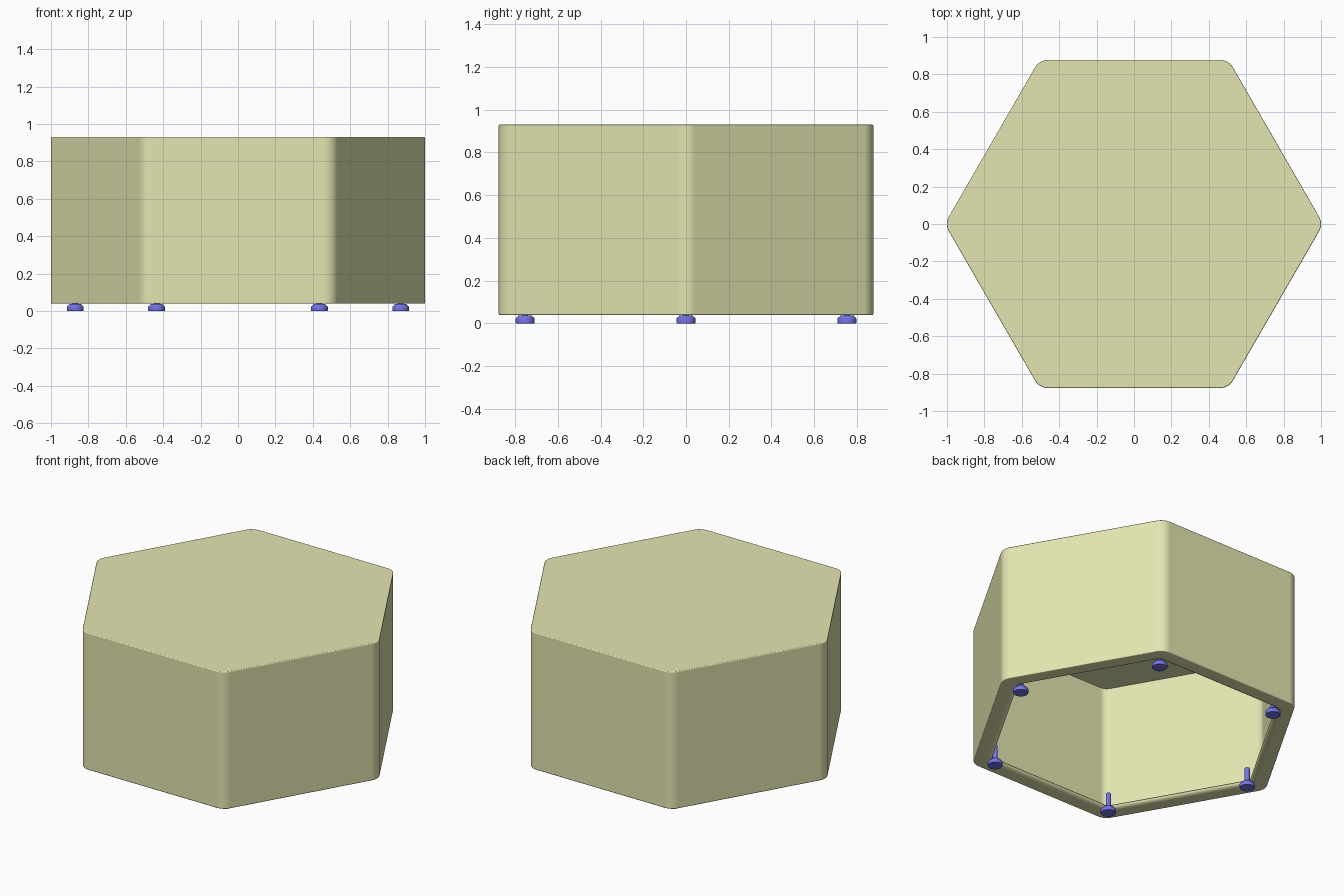
import bpy, bmesh, math

if "Cube" in bpy.data.objects:
    bpy.data.objects.remove(bpy.data.objects["Cube"])


def material(name, rgb):
    m = bpy.data.materials.new(name)
    m.diffuse_color = (*rgb, 1)
    m.use_nodes = True
    m.node_tree.nodes["Principled BSDF"].inputs["Base Color"].default_value = m.diffuse_color
    return m


beige = material("pale_beige", (0.775, 0.783, 0.440))
blue = material("foot_blue", (0.175, 0.175, 0.78))


def hexagon(inset, segs=8):
    """Rounded hexagon outline, moved inward by inset."""
    radius = max(0.08 - inset, 0.03)
    centre = 1.0124 - (inset + radius) / math.cos(math.pi / 6)
    pts = []
    for k in range(6):
        a = k * math.pi / 3
        for i in range(segs + 1):
            b = a + math.pi / 3 * (i / segs - 0.5)
            pts.append((centre * math.cos(a) + radius * math.cos(b),
                        centre * math.sin(a) + radius * math.sin(b)))
    return pts


def circle(radius, segs=32):
    return [(radius * math.cos(2 * math.pi * i / segs),
             radius * math.sin(2 * math.pi * i / segs)) for i in range(segs)]


def loft(name, rings, mat, location=(0, 0, 0)):
    """Skin a stack of (outline, z) rings and cap both ends."""
    bm = bmesh.new()
    loops = [[bm.verts.new((x, y, z)) for x, y in pts] for pts, z in rings]
    for a, b in zip(loops, loops[1:]):
        for i in range(len(a)):
            j = (i + 1) % len(a)
            bm.faces.new((a[i], a[j], b[j], b[i]))
    bm.faces.new(loops[0])
    bm.faces.new(loops[-1])
    bmesh.ops.recalc_face_normals(bm, faces=bm.faces)
    me = bpy.data.meshes.new(name)
    bm.to_mesh(me)
    bm.free()
    ob = bpy.data.objects.new(name, me)
    ob.location = location
    me.materials.append(mat)
    bpy.context.collection.objects.link(ob)
    bpy.ops.object.select_all(action='DESELECT')
    ob.select_set(True)
    bpy.context.view_layer.objects.active = ob
    bpy.ops.object.shade_smooth_by_angle(angle=math.radians(35))
    wn = ob.modifiers.new("even_shading", 'WEIGHTED_NORMAL')
    wn.keep_sharp = True
    return ob


# thin hollow body with a lip turned in at the bottom
BOTTOM, TOP, WALL, LIP, EASE = 0.039, 0.93, 0.024, 0.106, 0.006
profile = [(WALL, TOP - WALL), (WALL, BOTTOM + WALL), (LIP - 0.006, BOTTOM + WALL + 0.003)]
for i in range(6):  # rounded inner end of the lip
    t = math.radians(18 * i)
    profile.append((LIP - 0.035 + 0.035 * math.cos(t), BOTTOM + 0.02 - 0.02 * math.sin(t)))
for i in range(4):  # eased outer bottom edge
    t = math.radians(90 + 30 * i)
    profile.append((EASE + EASE * math.cos(t), BOTTOM + EASE - EASE * math.sin(t)))
for i in range(4):  # eased top edge
    t = math.radians(30 * i)
    profile.append((EASE - EASE * math.cos(t), TOP - EASE + EASE * math.sin(t)))
loft("body", [(hexagon(d), z) for d, z in profile], beige)

# six screw-in feet, one near each corner
foot = [(0.043, 0), (0.045, 0.003), (0.045, 0.021), (0.042, 0.026), (0.034, 0.032),
        (0.032, 0.036), (0.015, 0.037), (0.015, 0.132)]
for k in range(6):
    a = k * math.pi / 3
    loft(f"foot_{k + 1}", [(circle(r), z) for r, z in foot], blue,
         (0.87 * math.cos(a), 0.87 * math.sin(a), 0))
